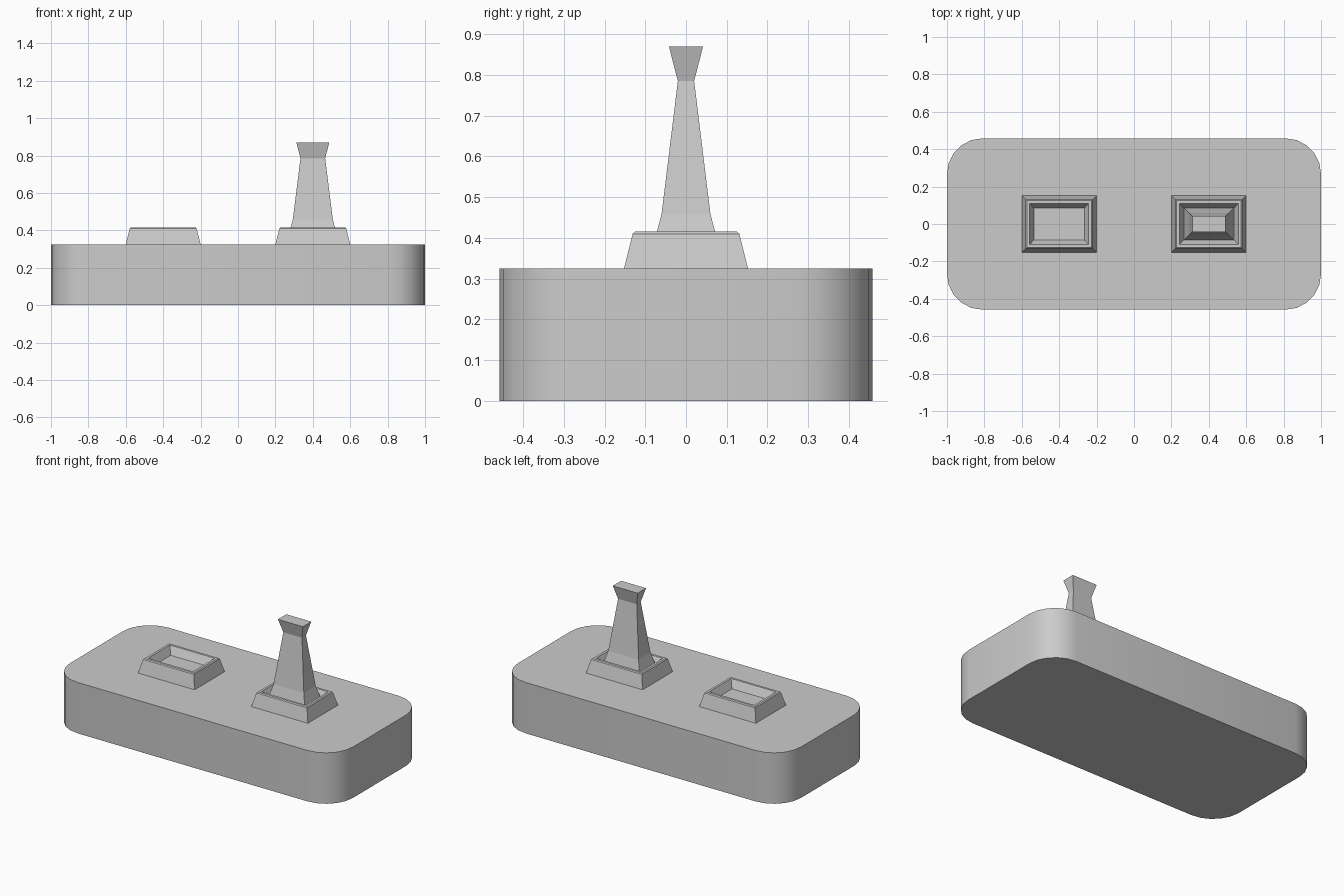
import bpy
import bmesh
from math import sin, cos, pi, radians

if "Cube" in bpy.data.objects:
    bpy.data.objects.remove(bpy.data.objects["Cube"])


def loft(name, loops, x=0.0):
    """Skin a stack of closed loops and cap both ends."""
    bm = bmesh.new()
    rings = [[bm.verts.new(p) for p in loop] for loop in loops]
    n = len(rings[0])
    for a, b in zip(rings, rings[1:]):
        for i in range(n):
            j = (i + 1) % n
            bm.faces.new((a[i], a[j], b[j], b[i]))
    bm.faces.new(rings[0][::-1])
    bm.faces.new(rings[-1])
    bmesh.ops.recalc_face_normals(bm, faces=bm.faces[:])
    mesh = bpy.data.meshes.new(name)
    bm.to_mesh(mesh)
    bm.free()
    ob = bpy.data.objects.new(name, mesh)
    ob.location.x = x
    bpy.context.collection.objects.link(ob)
    return ob


def rect(hx, hy, z):
    return [(-hx, -hy, z), (hx, -hy, z), (hx, hy, z), (-hx, hy, z)]


def rounded_rect(hx, hy, r, z, seg=5):
    pts = []
    for k, (sx, sy) in enumerate([(1, 1), (-1, 1), (-1, -1), (1, -1)]):
        for i in range(seg + 1):
            a = (k + i / seg) * pi / 2
            pts.append((sx * (hx - r) + r * cos(a), sy * (hy - r) + r * sin(a), z))
    return pts


# Base block with rounded corners
base = loft("base", [rounded_rect(1.0, 0.458, 0.19, z) for z in (0, 0.325)])
bpy.context.view_layer.objects.active = base
base.select_set(True)
bpy.ops.object.shade_smooth_by_angle(angle=radians(35))

# Recessed collars: outer slope, small chamfer, flat rim, inner slope, floor
collar = [(0.200, 0.152, 0.325), (0.179, 0.131, 0.410), (0.173, 0.125, 0.415),
          (0.158, 0.110, 0.415), (0.135, 0.085, 0.365)]
for side, x in (("left", -0.4), ("right", 0.4)):
    loft(side + "_collar", [rect(*s) for s in collar], x)

# Tapered lever with a flared tip, rising from the right collar
lever = [(0.132, 0.085, 0.365), (0.107, 0.060, 0.458),
         (0.066, 0.020, 0.785), (0.088, 0.042, 0.870)]
loft("lever", [rect(*s) for s in lever], 0.4)
